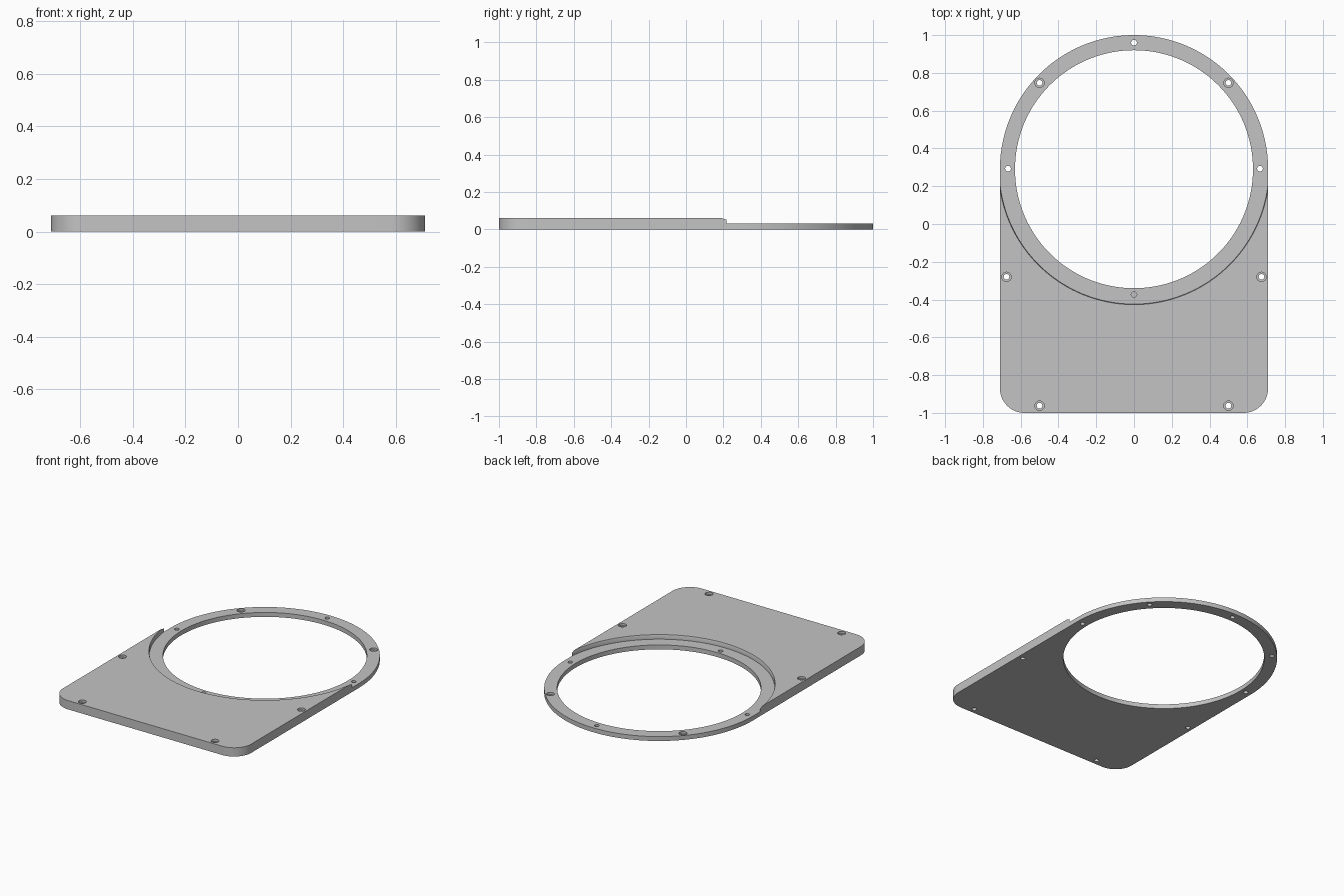
import bpy, bmesh
from math import sin, cos, pi

cube = bpy.data.objects.get("Cube")
if cube:
    bpy.data.objects.remove(cube, do_unlink=True)

HALF_W, RING_Y, HOLE_R = 0.71, 0.29, 0.63
THICK, RING_THICK, CORNER_R = 0.06, 0.03, 0.13

grey = bpy.data.materials.new("plain grey")
grey.use_nodes = True
grey.diffuse_color = (0.55, 0.55, 0.55, 1)
grey.node_tree.nodes["Principled BSDF"].inputs["Base Color"].default_value = (0.55, 0.55, 0.55, 1)


def arc(cx, cy, r, start, end, steps):
    """Points along an arc, angles in units of pi."""
    angles = [pi * (start + (end - start) * i / steps) for i in range(steps + 1)]
    return [(cx + r * cos(a), cy + r * sin(a)) for a in angles]


def make_object(name, bm):
    bmesh.ops.recalc_face_normals(bm, faces=bm.faces)
    mesh = bpy.data.meshes.new(name)
    bm.to_mesh(mesh)
    bm.free()
    mesh.materials.append(grey)
    obj = bpy.data.objects.new(name, mesh)
    bpy.context.collection.objects.link(obj)
    return obj


def add_turned(bm, x, y, profile, segments):
    """Closed solid of revolution from (radius, z) pairs, bottom to top."""
    rings = []
    for r, z in profile:
        rings.append([bm.verts.new((px, py, z))
                      for px, py in arc(x, y, r, 0, 2, segments)[:-1]])
    bm.faces.new(rings[0])
    bm.faces.new(rings[-1])
    for low, high in zip(rings, rings[1:]):
        for i in range(segments):
            j = (i + 1) % segments
            bm.faces.new((low[i], low[j], high[j], high[i]))


# Base plate: round top, straight sides, rounded front corners
outline = arc(0, RING_Y, HALF_W, 0, 1, 80)
cx, cy = HALF_W - CORNER_R, -1 + CORNER_R
outline += arc(-cx, cy, CORNER_R, 1, 1.5, 14)
outline += arc(cx, cy, CORNER_R, 1.5, 2, 14)
bm = bmesh.new()
base = bm.faces.new([bm.verts.new((x, y, 0)) for x, y in outline])
top = bmesh.ops.extrude_face_region(bm, geom=[base])
for v in top["geom"]:
    if isinstance(v, bmesh.types.BMVert):
        v.co.z = THICK
plate = make_object("mounting_plate", bm)

# Cutter for the round recess, with a softened upper lip
recess = bmesh.new()
add_turned(recess, 0, RING_Y, [(0.714, RING_THICK), (0.714, 0.052),
                               (0.717, THICK), (0.717, 0.1)], 160)

# Cutter for the large opening
opening = bmesh.new()
add_turned(opening, 0, RING_Y, [(HOLE_R, -0.05), (HOLE_R, 0.1)], 160)

# Cutters for the screw holes: plain, blind and counterbored
holes = bmesh.new()
PIN_R, HEAD_R = 0.015, 0.025
for x, y in [(0, 0.96), (0.667, 0.293), (-0.667, 0.293)]:
    add_turned(holes, x, y, [(PIN_R, -0.05), (PIN_R, 0.1)], 24)
add_turned(holes, 0, -0.373, [(PIN_R, 0.012), (PIN_R, 0.1)], 24)
for x, y, surface in [(0.5, 0.747, RING_THICK), (0.675, -0.28, THICK), (0.5, -0.962, THICK)]:
    for side in (-1, 1):
        seat = surface - 0.015
        add_turned(holes, side * x, y, [(PIN_R, -0.05), (PIN_R, seat),
                                        (HEAD_R, seat), (HEAD_R, 0.1)], 24)

# Cut everything, then drop the cutters
bpy.context.view_layer.objects.active = plate
for name, cutter_bm in [("recess", recess), ("opening", opening), ("screw_holes", holes)]:
    cutter = make_object(name + "_cutter", cutter_bm)
    cutter.hide_render = True
    mod = plate.modifiers.new(name, "BOOLEAN")
    mod.operation, mod.solver, mod.object = "DIFFERENCE", "EXACT", cutter
    bpy.ops.object.modifier_apply(modifier=name)
    bpy.data.objects.remove(cutter, do_unlink=True)

# Smooth curved walls, keep rims crisp
bpy.ops.object.select_all(action="DESELECT")
plate.select_set(True)
bpy.ops.object.shade_smooth_by_angle(angle=pi / 6)
